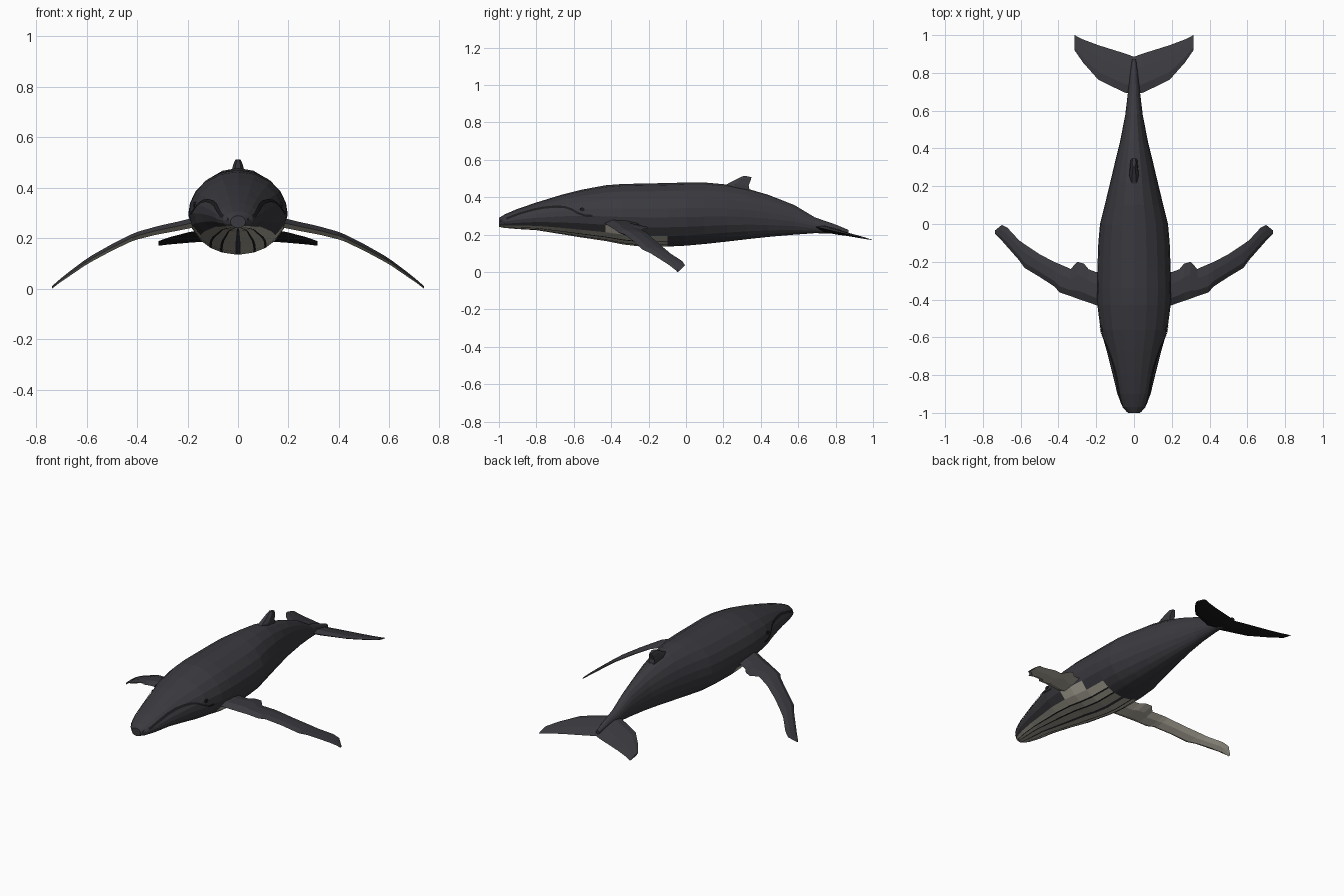
import bpy, bmesh, math

if "Cube" in bpy.data.objects:
    bpy.data.objects.remove(bpy.data.objects["Cube"])


def material(name, rgb):
    m = bpy.data.materials.new(name)
    m.diffuse_color = (*rgb, 1)
    m.use_nodes = True
    m.node_tree.nodes["Principled BSDF"].inputs["Base Color"].default_value = m.diffuse_color
    return m


SLATE = material("slate skin", (0.042, 0.042, 0.050))
CREAM = material("cream belly", (0.42, 0.40, 0.33))
BLACK = material("black groove", (0.012, 0.012, 0.014))


def loft(name, rings, mats=(SLATE,), closed=True):
    """Skin a list of equal-length point rings; returns object and face (segment, side) tags."""
    bm = bmesh.new()
    rows = [[bm.verts.new(p) for p in r] for r in rings]
    n = len(rows[0])
    tags = []
    for i in range(len(rows) - 1):
        for j in range(n if closed else n - 1):
            k = (j + 1) % n
            bm.faces.new((rows[i][j], rows[i][k], rows[i + 1][k], rows[i + 1][j]))
            tags.append((i, j))
    if closed:
        bm.faces.new(rows[0])
        bm.faces.new(rows[-1])
    bmesh.ops.recalc_face_normals(bm, faces=bm.faces[:])
    me = bpy.data.meshes.new(name)
    bm.to_mesh(me)
    bm.free()
    for m in mats:
        me.materials.append(m)
    ob = bpy.data.objects.new(name, me)
    bpy.context.collection.objects.link(ob)
    return ob, tags


def mirror(ob):
    ob.modifiers.new("mirror", 'MIRROR').use_axis[0] = True


# Body stations: y, half width, top z, widest z, bottom z
BODY = [
    (-1.00, .030, .290, .265, .242), (-.97, .060, .308, .270, .236),
    (-.90, .088, .338, .280, .230), (-.80, .112, .372, .290, .224),
    (-.67, .145, .412, .298, .203), (-.56, .177, .440, .300, .185),
    (-.43, .194, .464, .298, .166), (-.34, .197, .471, .295, .148),
    (-.24, .194, .473, .293, .136), (-.10, .189, .476, .293, .136),
    (.00, .180, .479, .294, .141), (.10, .155, .479, .296, .150),
    (.22, .126, .468, .297, .163), (.33, .100, .445, .294, .176),
    (.44, .073, .413, .285, .188), (.58, .046, .358, .270, .200),
    (.69, .033, .292, .245, .208), (.80, .020, .254, .230, .205),
    (.87, .010, .225, .212, .198),
]

# Cross-section angles, with narrow pairs for the throat grooves
HALF = [90, 70, 50, 32, 15, 0, -20, -40, -55, -58, -69, -72, -87]
ANGLES = HALF + [180 - a for a in reversed(HALF[1:])]


def ring(y, w, zt, zc, zb):
    pts = []
    for a in ANGLES:
        c, s = math.cos(math.radians(a)), math.sin(math.radians(a))
        pts.append((w * c, y, zc + s * ((zt - zc) if s > 0 else (zc - zb))))
    return pts


body, tags = loft("body", [ring(*b) for b in BODY], (SLATE, CREAM, BLACK))
N = len(ANGLES)
for face, (i, j) in zip(body.data.polygons, tags):
    mid = (ANGLES[j] + ANGLES[(j + 1) % N]) / 2
    width = abs(ANGLES[(j + 1) % N] - ANGLES[j])
    depth = -math.degrees(math.asin(math.sin(math.radians(mid))))
    limit = 25 if 6 <= i <= 7 else 40
    if i < 9 and depth > limit:
        face.material_index = 2 if width < 8 else 1


def surface_x(y, z):
    """Half width of the body at a given y and z."""
    for a, b in zip(BODY, BODY[1:]):
        if a[0] <= y <= b[0]:
            t = (y - a[0]) / (b[0] - a[0])
            _, w, zt, zc, zb = [p + (q - p) * t for p, q in zip(a, b)]
            h = (zt - zc) if z > zc else (zc - zb)
            return w * math.sqrt(max(0, 1 - ((z - zc) / h) ** 2))
    return 0


# Mouth line laid on the cheeks
MOUTH = [(-.995, .272), (-.95, .29), (-.89, .313), (-.82, .333), (-.76, .345), (-.70, .350),
         (-.65, .348), (-.61, .335), (-.58, .316), (-.54, .302), (-.50, .300)]
strip = [[(surface_x(y, z + d) + .004, y, z + d) for d in (-.006, .006)] for y, z in MOUTH]
mouth, _ = loft("mouth_line", strip, (BLACK,), closed=False)
mirror(mouth)

# Eyes
eye_y, eye_z = -.555, .335
disc = [[(surface_x(eye_y, eye_z) + d, eye_y + .014 * math.cos(k * math.pi / 4),
          eye_z + .010 * math.sin(k * math.pi / 4)) for k in range(8)] for d in (-.006, .004)]
eye, _ = loft("eye", disc, (BLACK,))
mirror(eye)


def blade(x, y0, y1, zfun, t):
    """Flattened hexagonal wing section between leading y0 and trailing y1."""
    pts = []
    for f, s in ((0, 0), (.22, 1), (.65, .8), (1, 0), (.65, -.8), (.22, -1)):
        y = y0 + (y1 - y0) * f
        pts.append((x, y, zfun(y) + s * t / 2))
    return pts


def paint_underside(ob, index):
    for f in ob.data.polygons:
        if f.normal.z < -.25:
            f.material_index = index


# Flippers: x, leading y, trailing y, z, thickness
FLIPPER = [
    (.15, -.445, -.245, .268, .040), (.20, -.430, -.255, .257, .038),
    (.24, -.415, -.240, .248, .036), (.265, -.407, -.210, .243, .035),
    (.30, -.395, -.200, .236, .034), (.335, -.382, -.238, .228, .032),
    (.395, -.362, -.212, .212, .030), (.42, -.332, -.202, .203, .028),
    (.50, -.280, -.160, .164, .026), (.58, -.232, -.107, .120, .024),
    (.61, -.190, -.085, .101, .022), (.67, -.122, -.020, .058, .018),
    (.70, -.088, -.005, .036, .014), (.737, -.050, -.035, .006, .010),
]
flipper, _ = loft("flipper", [blade(x, a, b, lambda y, z=z: z, t) for x, a, b, z, t in FLIPPER],
                  (SLATE, CREAM))
paint_underside(flipper, 1)
mirror(flipper)

# Tail fluke: x, leading y, trailing y, thickness
FLUKE = [(0, .700, .885, .036), (.04, .692, .900, .032), (.11, .725, .922, .026),
         (.19, .765, .947, .020), (.27, .855, .977, .014), (.315, .920, 1.0, .008)]
sections = [(-x, a, b, t) for x, a, b, t in reversed(FLUKE[1:])] + FLUKE
fluke, _ = loft("tail_fluke",
                [blade(x, a, b, lambda y: .24 - .23 * (y - .7), t) for x, a, b, t in sections],
                (SLATE, BLACK))
paint_underside(fluke, 1)

# Dorsal fin: z, front y, back y, half thickness
FIN = [(.42, .18, .345, .026), (.468, .215, .335, .025), (.495, .268, .345, .018),
       (.513, .305, .350, .010)]
rings = []
for z, a, b, t in FIN:
    m = a + (b - a) * .4
    rings.append([(-t * .5, a, z), (t * .5, a, z), (t, m, z),
                  (t * .7, b, z - .006), (-t * .7, b, z - .006), (-t, m, z)])
loft("dorsal_fin", rings)
